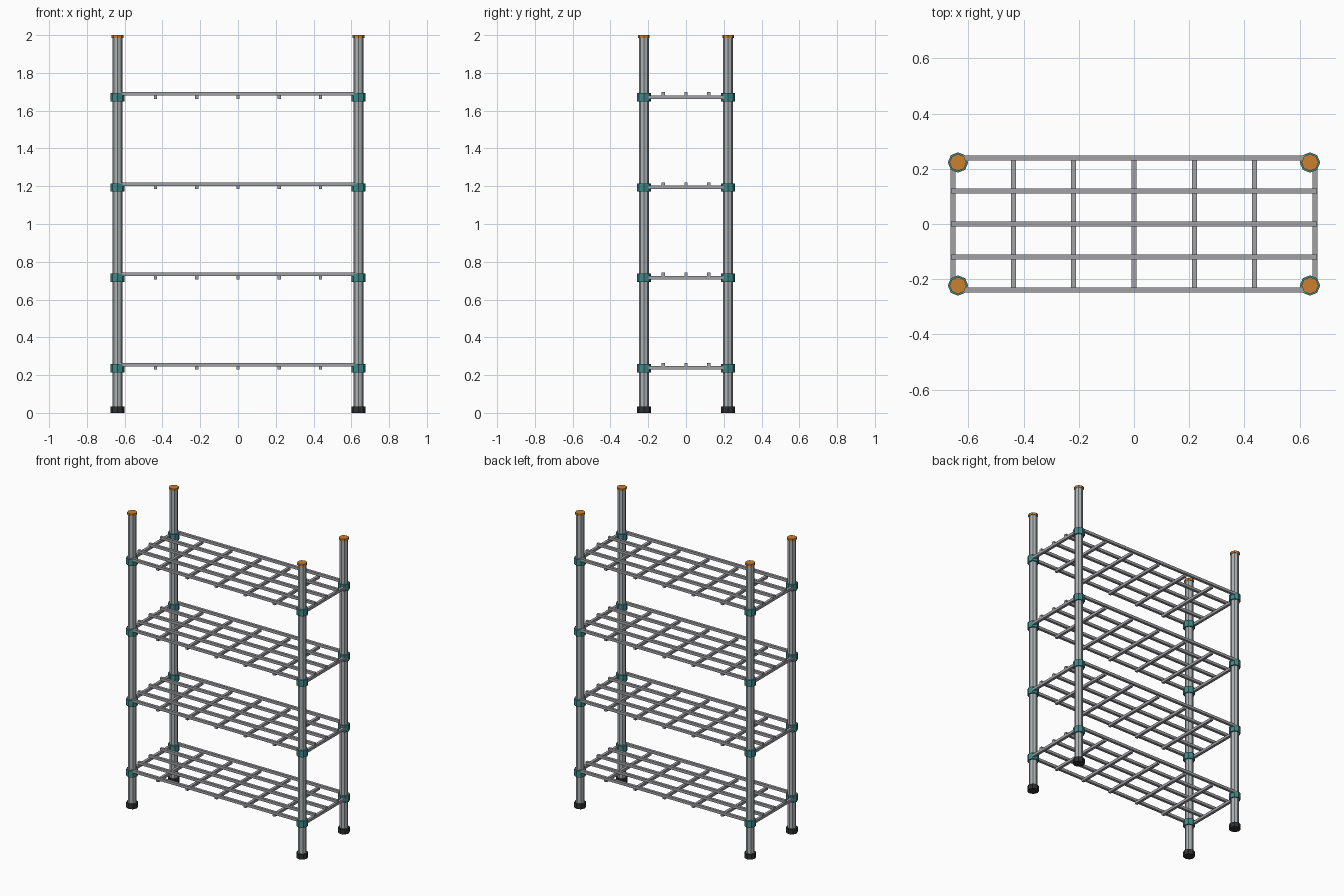
import bpy
import math

cube = bpy.data.objects.get("Cube")
if cube:
    bpy.data.objects.remove(cube, do_unlink=True)


def material(name, rgb):
    m = bpy.data.materials.new(name)
    m.use_nodes = True
    m.diffuse_color = (*rgb, 1)
    m.node_tree.nodes["Principled BSDF"].inputs["Base Color"].default_value = (*rgb, 1)
    return m


steel = material("post steel", (0.42, 0.45, 0.46))
wire = material("shelf wire grey", (0.36, 0.36, 0.38))
teal = material("collar teal", (0.05, 0.25, 0.25))
orange = material("cap orange", (0.6, 0.22, 0.03))
rubber = material("foot black", (0.03, 0.03, 0.03))

POST_X, POST_Y = 0.638, 0.223
ROD = 0.018
SHELF_LEVELS = [0.237 + 0.478 * i for i in range(4)]


def upright(name, x, y, low, high, radius, mat):
    """Octagonal vertical piece between two heights."""
    bpy.ops.mesh.primitive_cylinder_add(vertices=8, radius=radius, depth=high - low,
                                        location=(x, y, (low + high) / 2))
    ob = bpy.context.object
    ob.name = name
    ob.data.materials.append(mat)


def rod(name, centre, size):
    """Square shelf rod."""
    bpy.ops.mesh.primitive_cube_add(size=1, location=centre)
    ob = bpy.context.object
    ob.name = name
    ob.scale = size
    bpy.ops.object.transform_apply(location=False, rotation=False, scale=True)
    ob.data.materials.append(wire)


# Corner posts with feet, caps and shelf collars
for sx, side in ((-1, "right"), (1, "left")):
    for sy, end in ((-1, "front"), (1, "back")):
        x, y = sx * POST_X, sy * POST_Y
        tag = f"{end}_{side}"
        upright(f"post_{tag}", x, y, 0.01, 1.99, 0.027, steel)
        upright(f"foot_{tag}", x, y, 0, 0.034, 0.037, rubber)
        upright(f"cap_{tag}", x, y, 1.985, 2, 0.031, orange)
        for i, z in enumerate(SHELF_LEVELS):
            upright(f"collar_{tag}_{i + 1}", x, y, z - 0.022, z + 0.022, 0.037, teal)

# Wire shelves: long rods resting on cross rods
for i, z in enumerate(SHELF_LEVELS):
    for j in range(-2, 3):
        half = 0.64 if abs(j) == 2 else 0.664
        rod(f"shelf_{i + 1}_long_rod", (0, j * 0.12, z + 0.018), (2 * half, ROD, ROD))
    for j in range(-3, 4):
        half = 0.225 if abs(j) == 3 else 0.24
        rod(f"shelf_{i + 1}_cross_rod", (j * 0.2185, 0, z + 0.001), (ROD, 2 * half, ROD))
